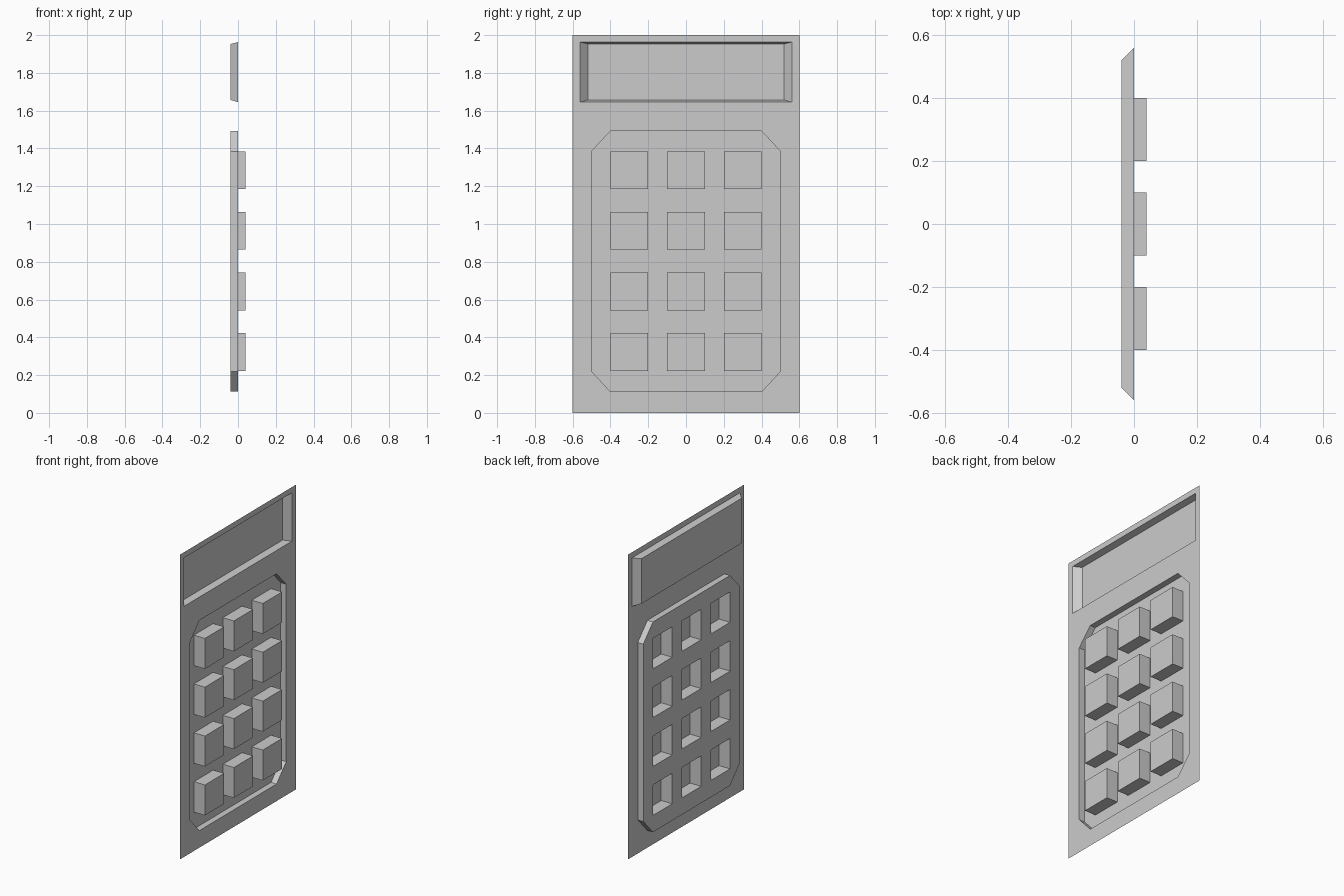
import bpy, bmesh
from mathutils import Vector

if "Cube" in bpy.data.objects:
    bpy.data.objects.remove(bpy.data.objects["Cube"])

DEPTH = 0.04


def rect(y0, y1, z0, z1):
    return [(y0, z0), (y1, z0), (y1, z1), (y0, z1)]


def add_loop(bm, pts, x):
    return [bm.verts.new((x, y, z)) for y, z in pts]


def fill(bm, loops):
    # Flat sheet facing +x; the first loop is the border, the rest are holes
    edges = [bm.edges.get((a, b)) or bm.edges.new((a, b))
             for l in loops for a, b in zip(l, l[1:] + l[:1])]
    res = bmesh.ops.triangle_fill(bm, edges=edges, use_beauty=True, normal=Vector((1, 0, 0)))
    for f in res["geom"]:
        if isinstance(f, bmesh.types.BMFace):
            f.normal_update()
            if f.normal.x < 0:
                f.normal_flip()


def walls(bm, back, front):
    # Side walls between two matching counter-clockwise loops
    n = len(back)
    for i in range(n):
        j = (i + 1) % n
        bm.faces.new((back[i], back[j], front[j], front[i]))


def finish(bm, name):
    me = bpy.data.meshes.new(name)
    bm.to_mesh(me)
    bm.free()
    ob = bpy.data.objects.new(name, me)
    bpy.context.collection.objects.link(ob)


screen_rim = rect(-0.56, 0.56, 1.645, 1.963)
screen_floor = rect(-0.52, 0.52, 1.657, 1.953)
pad = [(-0.4, 0.112), (0.4, 0.112), (0.5, 0.22), (0.5, 1.385),
       (0.4, 1.492), (-0.4, 1.492), (-0.5, 1.385), (-0.5, 0.22)]
keys = [rect(y - 0.1, y + 0.1, z, z + 0.2)
        for z in (0.222, 0.543, 0.864, 1.184) for y in (-0.3, 0, 0.3)]

# Thin face plate with openings for the screen and keypad
bm = bmesh.new()
fill(bm, [add_loop(bm, p, 0) for p in (rect(-0.6, 0.6, 0, 2), screen_rim, pad)])
finish(bm, "face_plate")

# Screen tray with sloping sides
bm = bmesh.new()
floor = add_loop(bm, screen_floor, -DEPTH)
bm.faces.new(floor)
walls(bm, add_loop(bm, screen_rim, 0), floor)
finish(bm, "screen_recess")

# Keypad tray with a hole behind every button
bm = bmesh.new()
floor = add_loop(bm, pad, -DEPTH)
walls(bm, add_loop(bm, pad, 0), floor)
fill(bm, [floor] + [add_loop(bm, k, -DEPTH) for k in keys])
finish(bm, "keypad_recess")

# Hollow buttons, open at the back
for i, k in enumerate(keys):
    bm = bmesh.new()
    cap = add_loop(bm, k, DEPTH)
    bm.faces.new(cap)
    walls(bm, add_loop(bm, k, -DEPTH), cap)
    finish(bm, f"button_{i + 1}")
